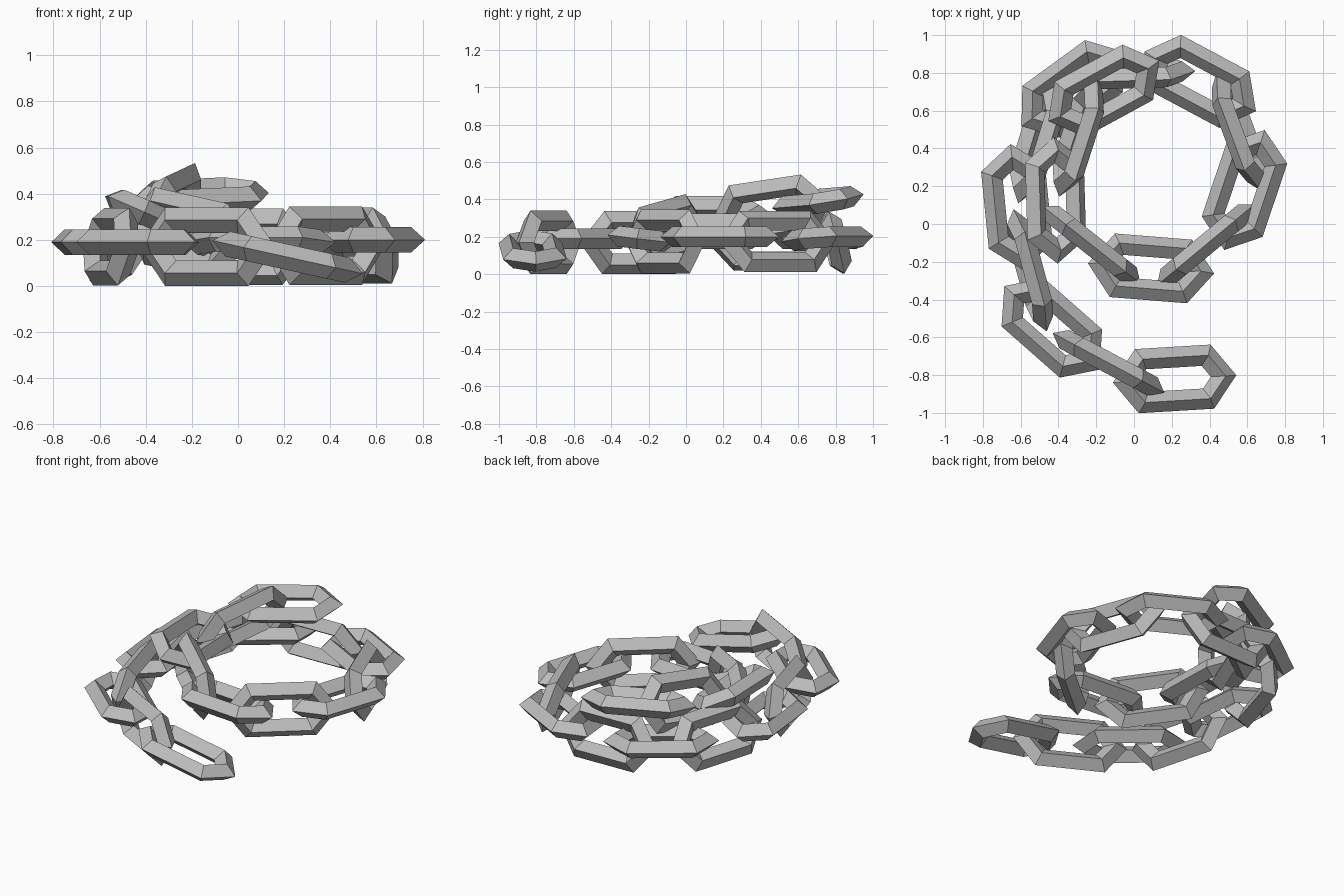
import bpy
from mathutils import Vector, Matrix

if "Cube" in bpy.data.objects:
    bpy.data.objects.remove(bpy.data.objects["Cube"], do_unlink=True)

steel = bpy.data.materials.new("grey_steel")
steel.use_nodes = True
GREY = (0.5, 0.5, 0.5, 1)
steel.diffuse_color = GREY
steel.node_tree.nodes["Principled BSDF"].inputs["Base Color"].default_value = GREY

TIP, SIDE, HALF, THICK = 0.335, 0.205, 0.17, 0.055


def hexagon(inset, z):
    """Long hexagon outline, moved inwards by inset."""
    tip, side, half = TIP - inset * 1.26, SIDE - inset * 0.495, HALF - inset
    return [(tip, 0, z), (side, half, z), (-side, half, z),
            (-tip, 0, z), (-side, -half, z), (side, -half, z)]


def link_mesh():
    """Hexagonal ring with a diamond cross-section."""
    loops = [hexagon(0, 0), hexagon(THICK, THICK),
             hexagon(2 * THICK, 0), hexagon(THICK, -THICK)]
    verts = [p for loop in loops for p in loop]
    faces = []
    for k in range(4):
        n = (k + 1) % 4
        for i in range(6):
            j = (i + 1) % 6
            faces.append((k * 6 + i, k * 6 + j, n * 6 + j, n * 6 + i))
    mesh = bpy.data.meshes.new("link")
    mesh.from_pydata(verts, [], faces)
    mesh.materials.append(steel)
    return mesh


MESH = link_mesh()


def link(number, centre, along, normal=None):
    """Place one link; without a normal it stands upright."""
    x = Vector(along).normalized()
    z = Vector(normal) if normal else x.cross(Vector((0, 0, 1)))
    y = z.cross(x).normalized()
    z = x.cross(y)
    ob = bpy.data.objects.new(f"chain_link_{number:02d}", MESH)
    ob.matrix_world = Matrix.Translation(centre) @ Matrix((x, y, z)).transposed().to_4x4()
    bpy.context.collection.objects.link(ob)


FLAT = (0, 0, 1)
chain = [
    # loose front end
    ((0.215, -0.82, 0.125), (1, 0.06, -0.22), (0.22, 0, 1)),
    ((-0.135, -0.735, 0.17), (0.88, -0.47, 0)),
    ((-0.435, -0.55, 0.19), (0.75, -0.66, 0), FLAT),
    ((-0.55, -0.245, 0.17), (0.26, -0.96, 0), (-0.96, -0.26, 0.15)),
    # lower ring, clockwise from the left side
    ((-0.62, 0.09, 0.19), (0.1, -1, 0), FLAT),
    ((-0.515, 0.43, 0.175), (0.29, 0.95, 0), (-0.95, 0.29, 0.45)),
    ((-0.325, 0.715, 0.19), (0.81, 0.59, 0), FLAT),
    ((-0.01, 0.8, 0.17), (1, 0.03, 0), (-0.03, 1, 0.25)),
    ((0.35, 0.755, 0.19), (0.88, -0.47, 0), (-0.04, -0.08, 1)),
    ((0.555, 0.49, 0.175), (0.35, -0.94, 0), (0.94, 0.35, 0.27)),
    ((0.585, 0.18, 0.2), (-0.32, -0.95, 0), FLAT),
    ((0.38, -0.11, 0.175), (-0.77, -0.64, 0)),
    ((0.09, -0.235, 0.19), (1, -0.08, 0), (0, 0.12, 1)),
    # climbing end laid over the ring
    ((-0.225, -0.11, 0.225), (-0.76, 0.6, 0.17)),
    ((-0.415, 0.125, 0.32), (-0.03, 1, 0), (0.4, 0, 0.9)),
    ((-0.295, 0.46, 0.345), (0.3, 0.93, 0.14), (-0.95, 0.3, 0.35)),
    ((-0.16, 0.705, 0.39), (0.88, 0.48, 0.04), (0, -0.2, 1)),
]
for number, placement in enumerate(chain, 1):
    link(number, *placement)
